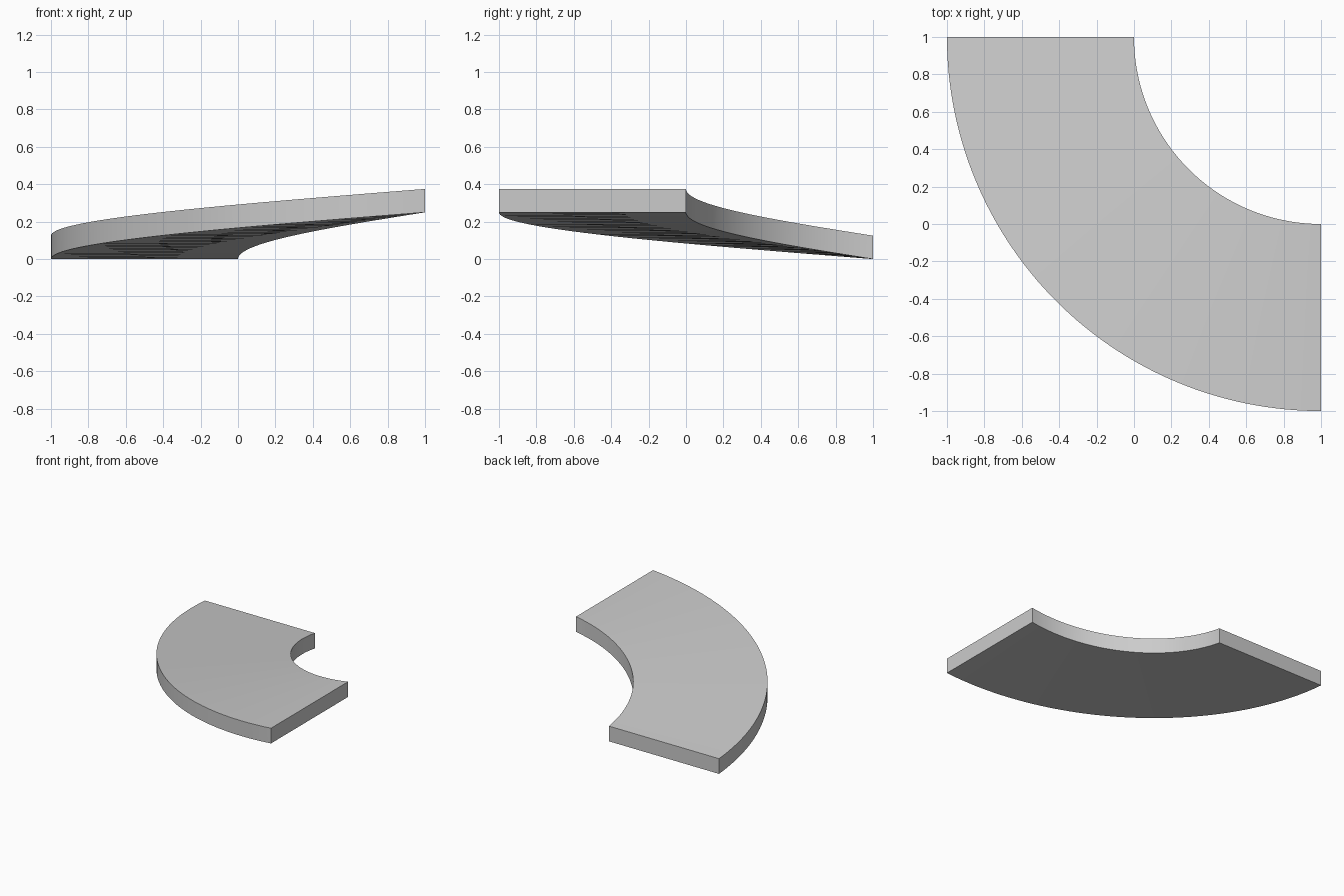
import bpy
import bmesh
from math import cos, sin, pi

cube = bpy.data.objects.get("Cube")
if cube:
    bpy.data.objects.remove(cube, do_unlink=True)

INNER, OUTER = 1.0, 2.0
THICKNESS, RISE = 0.125, 0.25
STEPS = 64

# Plain grey material
grey = bpy.data.materials.new("light_grey")
grey.use_nodes = True
colour = (0.6, 0.6, 0.6, 1)
grey.diffuse_color = colour
grey.node_tree.nodes["Principled BSDF"].inputs["Base Color"].default_value = colour

# Rectangular section swept a quarter turn about (1, 1) while it climbs
section = [(INNER, 0), (OUTER, 0), (OUTER, THICKNESS), (INNER, THICKNESS)]
bm = bmesh.new()
rings = []
for i in range(STEPS + 1):
    t = i / STEPS
    a = pi + t * pi / 2
    rings.append([bm.verts.new((1 + r * cos(a), 1 + r * sin(a), z + RISE * t))
                  for r, z in section])

# Top, bottom and curved walls
for a, b in zip(rings, rings[1:]):
    for k in range(4):
        n = (k + 1) % 4
        bm.faces.new((a[k], a[n], b[n], b[k]))

# Flat end faces
bm.faces.new(rings[0])
bm.faces.new(rings[-1])
bmesh.ops.recalc_face_normals(bm, faces=bm.faces)

mesh = bpy.data.meshes.new("curved_ramp")
bm.to_mesh(mesh)
bm.free()
mesh.materials.append(grey)
ramp = bpy.data.objects.new("curved_ramp", mesh)
bpy.context.collection.objects.link(ramp)

# Smooth curves with sharp rims
bpy.ops.object.select_all(action='DESELECT')
ramp.select_set(True)
bpy.context.view_layer.objects.active = ramp
bpy.ops.object.shade_smooth_by_angle(angle=pi / 6)
